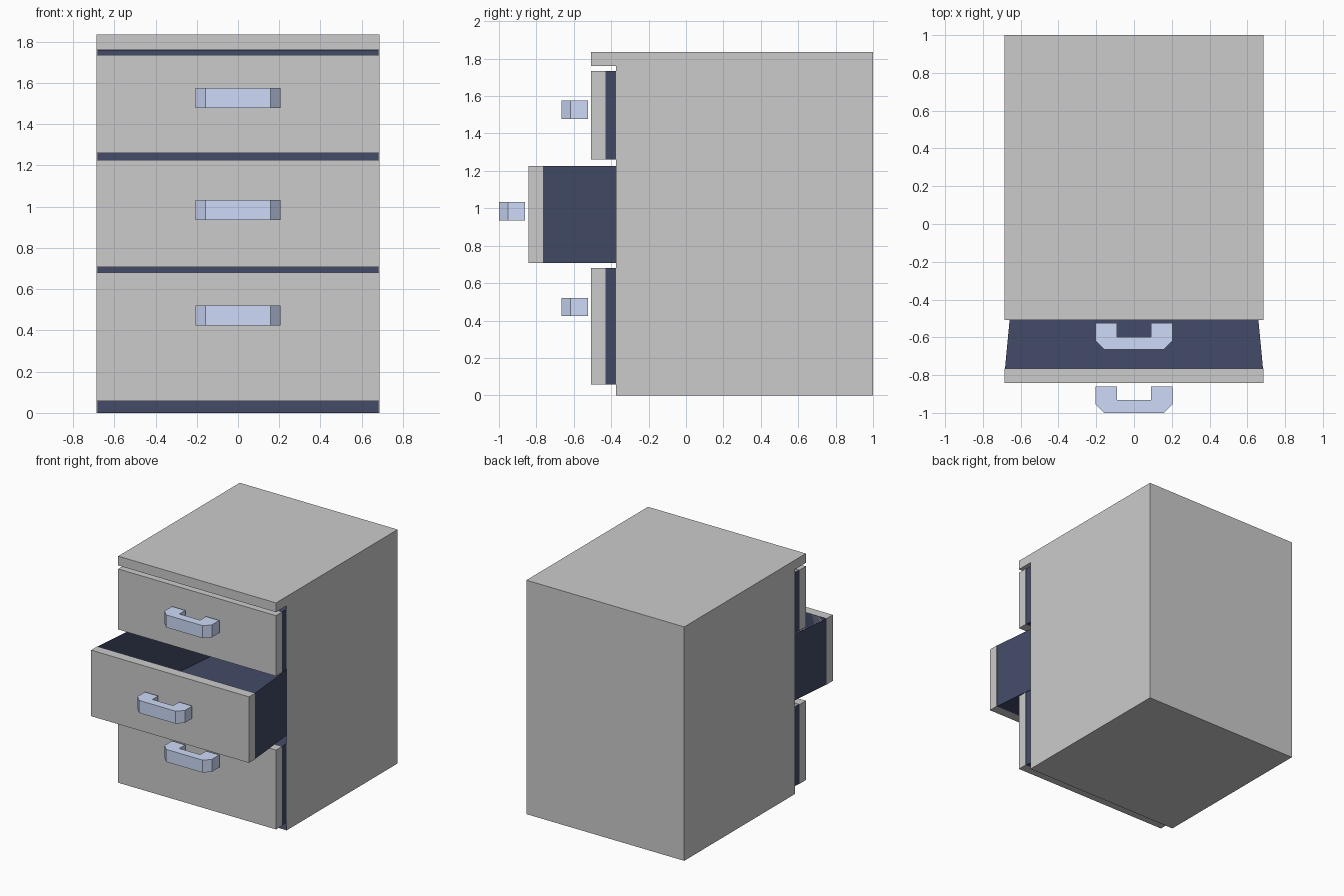
import bpy, bmesh

if "Cube" in bpy.data.objects:
    bpy.data.objects.remove(bpy.data.objects["Cube"])

W = 0.685          # half width of the cabinet
FRONT = -0.375     # y of the cabinet opening


def paint(name, rgb):
    m = bpy.data.materials.new(name)
    m.diffuse_color = (*rgb, 1)
    m.use_nodes = True
    m.node_tree.nodes["Principled BSDF"].inputs["Base Color"].default_value = m.diffuse_color
    return m


DARK = paint("dark_inside", (0.055, 0.07, 0.135))
BLUE = paint("blue_handle", (0.61, 0.70, 0.93))


def prism(name, ring, offset, mat=None, skip=()):
    """Extrude a closed ring of points along an offset; skip drops faces whose normal matches."""
    bm = bmesh.new()
    base = bm.faces.new([bm.verts.new(p) for p in ring])
    res = bmesh.ops.extrude_face_region(bm, geom=[base], use_keep_orig=True)
    verts = [g for g in res["geom"] if isinstance(g, bmesh.types.BMVert)]
    bmesh.ops.translate(bm, verts=verts, vec=offset)
    bmesh.ops.recalc_face_normals(bm, faces=bm.faces)
    bm.normal_update()
    for test in skip:
        gone = [f for f in bm.faces if test(f)]
        bmesh.ops.delete(bm, geom=gone, context="FACES")
    me = bpy.data.meshes.new(name)
    bm.to_mesh(me)
    bm.free()
    ob = bpy.data.objects.new(name, me)
    bpy.context.collection.objects.link(ob)
    if mat:
        me.materials.append(mat)
    return ob


def block(name, half, y0, y1, z0, z1, mat=None, skip=(), half_back=None):
    """Box, optionally narrower at the back."""
    hb = half if half_back is None else half_back
    ring = [(-half, y0, z0), (half, y0, z0), (hb, y1, z0), (-hb, y1, z0)]
    return prism(name, ring, (0, 0, z1 - z0), mat, skip)


def open_front(f):
    return f.normal.y < -0.9 and abs(f.calc_center_median().y - FRONT) < 0.01


# Cabinet shell with overhanging top and open front
side = [(FRONT, 0), (1, 0), (1, 1.835), (-0.507, 1.835), (-0.507, 1.762), (FRONT, 1.762)]
prism("cabinet_shell", [(-W, y, z) for y, z in side], (2 * W, 0, 0), skip=[open_front])

# Dark lining of the cabinet
block("cabinet_lining", W - 0.003, FRONT, 0.98, 0.003, 1.759, DARK, [open_front])

# Drawers: front face y, bottom z, top z, handle bottom z
drawers = {
    "top": (-0.507, 1.26, 1.735, 1.478),
    "middle": (-0.842, 0.708, 1.226, 0.935),
    "bottom": (-0.507, 0.058, 0.68, 0.423),
}
half_handle = [(0.09, 0), (0.205, 0), (0.205, -0.092), (0.158, -0.14),
               (-0.158, -0.14), (-0.205, -0.092), (-0.205, 0), (-0.09, 0),
               (-0.09, -0.073), (0.09, -0.073)]

for name, (y, z0, z1, hz) in drawers.items():
    # Front panel
    block(name + "_drawer_front", W, y, y + 0.077, z0, z1)
    # Open tray, tapering towards the back
    block(name + "_drawer_tray", W - 0.002, y + 0.077, y + 1.37, z0, z1, DARK,
          [lambda f: f.normal.z > 0.9], half_back=0.56)
    # Handle with cut corners, set just off the panel
    ring = [(px, y - 0.018 + py, hz) for px, py in half_handle]
    prism(name + "_drawer_handle", ring, (0, 0, 0.098), BLUE)
